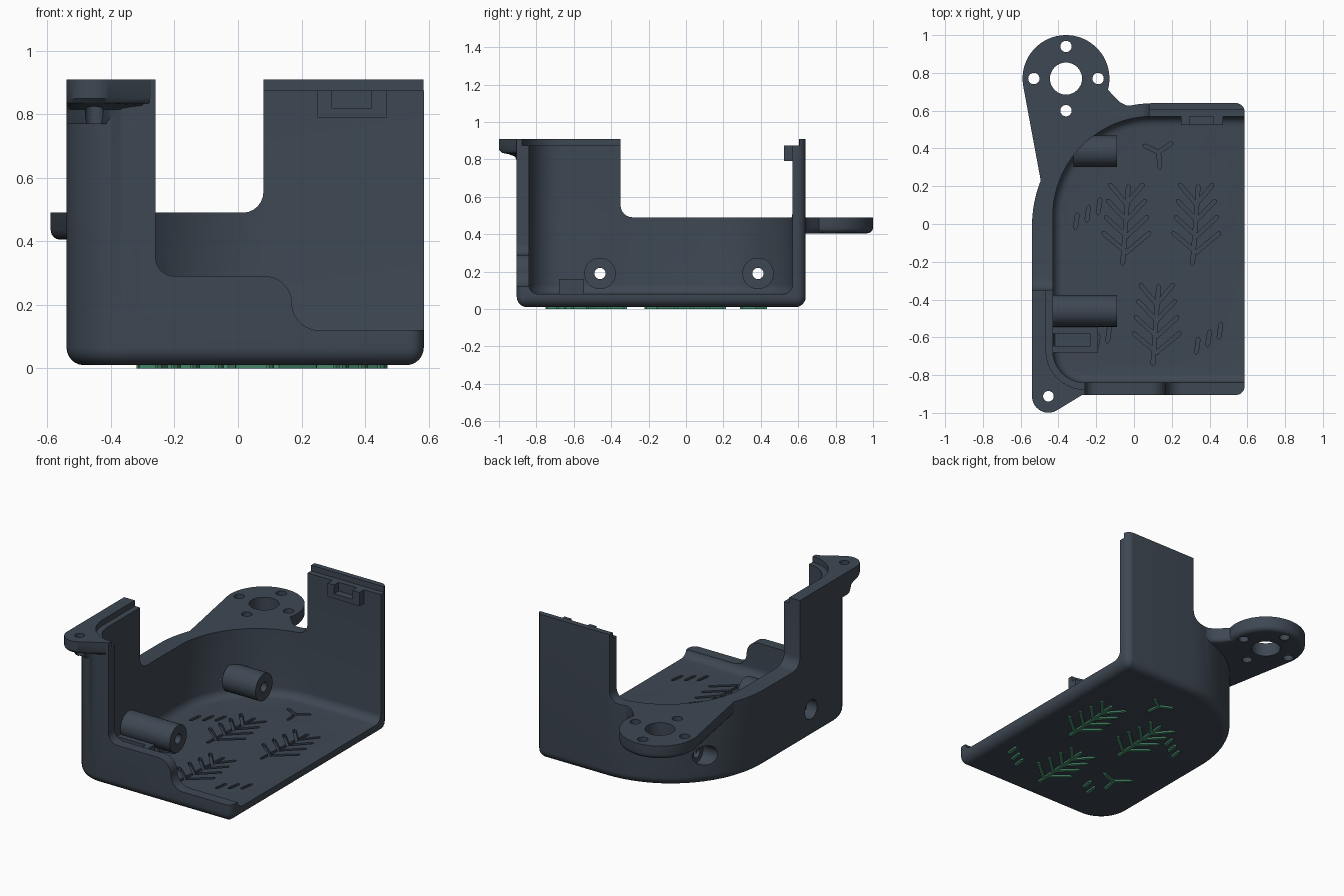
import bpy, bmesh, math
from mathutils import Vector

cube = bpy.data.objects.get("Cube")
if cube:
    bpy.data.objects.remove(cube, do_unlink=True)


def material(name, rgb):
    m = bpy.data.materials.new(name)
    m.use_nodes = True
    m.diffuse_color = (*rgb, 1)
    m.node_tree.nodes["Principled BSDF"].inputs["Base Color"].default_value = (*rgb, 1)
    return m


SLATE = material("slate blue plastic", (0.048, 0.064, 0.086))
GREEN = material("leaf green", (0.07, 0.28, 0.16))


def arc(cx, cy, r, a0, a1, n=12):
    """Points on an arc, angles in degrees."""
    angles = [math.radians(a0 + (a1 - a0) * i / n) for i in range(n + 1)]
    return [(cx + r * math.cos(a), cy + r * math.sin(a)) for a in angles]


def rounded(x0, y0, x1, y1, radii, inset=0):
    """Rounded rectangle; radii run back right, back left, front left, front right."""
    x0, y0, x1, y1 = x0 + inset, y0 + inset, x1 - inset, y1 - inset
    pts = []
    for i, r in enumerate(radii):
        r = max(r - inset, 0.004)
        cx = x1 - r if i in (0, 3) else x0 + r
        cy = y1 - r if i in (0, 1) else y0 + r
        pts += arc(cx, cy, r, 90 * i, 90 * i + 90, 24 if r > 0.4 else 10)
    return pts


def finish(bm, name, mat=SLATE):
    bmesh.ops.recalc_face_normals(bm, faces=bm.faces)
    mesh = bpy.data.meshes.new(name)
    bm.to_mesh(mesh)
    bm.free()
    mesh.materials.append(mat)
    ob = bpy.data.objects.new(name, mesh)
    bpy.context.collection.objects.link(ob)
    return ob


def loft(name, layers):
    """Skin a stack of (height, outline) layers."""
    bm = bmesh.new()
    rings = [[bm.verts.new((x, y, z)) for x, y in pts] for z, pts in layers]
    for a, b in zip(rings, rings[1:]):
        for i in range(len(a)):
            j = (i + 1) % len(a)
            bm.faces.new((a[i], a[j], b[j], b[i]))
    bm.faces.new(rings[0])
    bm.faces.new(rings[-1])
    return finish(bm, name)


def prism(name, pts, lo, hi, axis="z"):
    ob = loft(name, [(lo, pts), (hi, pts)])
    if axis != "z":
        for v in ob.data.vertices:
            a, b, c = v.co
            v.co = (a, c, b) if axis == "y" else (c, a, b)
        ob.data.flip_normals() if axis == "y" else None
    return ob


def disc(x, y, r, n=32):
    return arc(x, y, r, 0, 360 - 360 / n, n - 1)


def box(name, x0, y0, z0, x1, y1, z1):
    return prism(name, [(x0, y0), (x1, y0), (x1, y1), (x0, y1)], z0, z1)


def combine(target, tool, op="DIFFERENCE", self_hit=False):
    mod = target.modifiers.new(tool.name, "BOOLEAN")
    mod.operation, mod.object, mod.solver = op, tool, "EXACT"
    mod.use_self = self_hit
    bpy.context.view_layer.objects.active = target
    bpy.ops.object.modifier_apply(modifier=mod.name)
    bpy.data.objects.remove(tool, do_unlink=True)


def quarter(r, n=6):
    """(rise, inset) steps of a rounded bottom edge."""
    angles = [math.pi / 2 * i / n for i in range(n + 1)]
    return [(r - r * math.cos(a), r - r * math.sin(a)) for a in angles]


# Outer body with a rounded underside
def outer(d):
    return rounded(-0.54, -0.905, 0.585, 0.64, (0.045, 0.65, 0.2, 0.045), d)


def inner(d):
    return rounded(-0.43, -0.84, 1.2, 0.57, (0, 0.53, 0.17, 0), d)


shell = loft("enclosure_shell",
             [(0.01 + h, outer(d)) for h, d in quarter(0.055)] + [(0.91, outer(0))])


# Screw tab on the front corner, blending into the wall below
def tab(t):
    return (arc(-0.453, -0.912 + t, 0.087, 180, 300, 14)
            + [(-0.25, -0.89), (-0.3, -0.8), (-0.4, -0.6), (-0.54, -0.65)])


combine(shell, loft("corner_tab", [(z, tab(t)) for z, t in (
    (0.77, 0.1), (0.79, 0.09), (0.815, 0.08), (0.828, 0.05), (0.835, 0.015),
    (0.85, 0), (0.91, 0))]), "UNION")

# Motor style mounting flange at the back
HX, HY = -0.36, 0.77


def flange(d):
    return (arc(HX, HY, 0.23 - d, -15, 188, 36)
            + [(-0.49 + d, 0.21), (-0.3, 0.1), (0.12, 0.5), (0.12, 0.638 - d),
               (0.05, 0.632 - d), (0.0, 0.624 - d), (-0.04, 0.628 - d),
               (-0.075, 0.645 - d), (-0.1 - d / 2, 0.67 - d / 2)])


combine(shell, loft("mount_flange", [(0.405 + h, flange(d)) for h, d in quarter(0.03, 4)]
                    + [(0.49, flange(0))]), "UNION")

# Hollow interior and the stepped lip along the rim
combine(shell, loft("interior_cut",
                    [(0.08 + h, inner(d)) for h, d in quarter(0.05)] + [(1.2, inner(0))]))
combine(shell, prism("lip_cut", inner(-0.036), 0.875, 1.2))

# Low opening around the back corner, with filleted edges
combine(shell, loft("side_opening", [
    (0.49 + h, rounded(-1.2, -0.35, 0.08, 1.2, (0, 0, 0, 0), d))
    for h, d in quarter(0.065)] + [(1.2, rounded(-1.2, -0.35, 0.08, 1.2, (0, 0, 0, 0)))]))

# Swept opening in the front wall
sweep = ([(-0.26, 1.2)] + arc(-0.2, 0.35, 0.06, 180, 270)
         + arc(0.085, 0.205, 0.085, 90, 0) + arc(0.255, 0.205, 0.085, 180, 270)
         + [(1.2, 0.12), (1.2, 1.2)])
combine(shell, prism("front_opening", sweep, -1.2, -0.7, "y"))

# Screw bosses, each bored through with a recess for the screw head
for y, start, recess in ((-0.46, -0.48, -0.47), (0.385, -0.32, -0.345)):
    combine(shell, prism("boss", disc(y, 0.19, 0.084), start, -0.09, "x"), "UNION")
    combine(shell, prism("bore", disc(y, 0.19, 0.03), -1, 0.1, "x"))
    combine(shell, prism("recess", disc(y, 0.19, 0.06), -1, recess, "x"))

# Flange and tab holes
holes = [(HX, HY, 0.085), (-0.453, -0.912, 0.028)]
holes += [(HX + 0.17 * math.cos(k * math.pi / 2), HY + 0.17 * math.sin(k * math.pi / 2), 0.03)
          for k in range(4)]
for x, y, r in holes:
    combine(shell, prism("hole", disc(x, y, r), 0.3, 1.2))

# Snap catch on the back wall
catch = box("snap_catch", 0.25, 0.525, 0.79, 0.47, 0.58, 0.875)
combine(catch, box("catch_notch", 0.295, 0.5, 0.82, 0.42, 0.57, 1))

# Slotted cable holder on the floor
holder = box("slotted_holder", -0.45, -0.68, 0.07, -0.19, -0.545, 0.16)
combine(holder, box("holder_slot", -0.425, -0.645, 0.1, -0.23, -0.58, 1))


# Leaf artwork: strokes used both for the green inlay and the floor grooves
def leaf(cx, cy):
    s = [((cx - 0.02, cy - 0.21), (cx + 0.01, cy + 0.2))]
    for i in range(4):
        y = cy - 0.15 + 0.085 * i
        reach = 0.12 - 0.012 * i
        for side in (-1, 1):
            s.append(((cx, y), (cx + side * reach, y + 0.1)))
    return s


def sprig(cx, cy, size, turn):
    return [((cx, cy), (cx + size * math.cos(a), cy + size * math.sin(a)))
            for a in (turn, turn + 2.1, turn + 4.2)]


def dashes(cx, cy, count):
    return [((cx + 0.06 * i, cy + 0.04 * i), (cx + 0.06 * i + 0.01, cy + 0.04 * i + 0.07))
            for i in range(count)]


strokes = leaf(0.33, 0) + leaf(-0.04, 0) + leaf(0.12, -0.53)
strokes += sprig(0.13, 0.38, 0.08, 0.6) + sprig(-0.23, -0.46, 0.1, 0.3)
strokes += dashes(-0.31, -0.02, 3) + dashes(0.33, -0.68, 3) + dashes(-0.2, -0.66, 2)


def artwork(name, z0, z1, mat):
    bm = bmesh.new()
    for p, q in strokes:
        p, q = Vector(p), Vector(q)
        along = (q - p).normalized() * 0.012
        side = Vector((-along.y, along.x)) * 0.85
        ring = [p - along, p + side, q + side, q + along, q - side, p - side]
        low = [bm.verts.new((v.x, v.y, z0)) for v in ring]
        top = [bm.verts.new((v.x, v.y, z1)) for v in ring]
        bm.faces.new(low[::-1])
        bm.faces.new(top)
        for i in range(6):
            j = (i + 1) % 6
            bm.faces.new((low[i], low[j], top[j], top[i]))
    return finish(bm, name, mat)


combine(shell, artwork("floor_grooves", 0.06, 0.1, SLATE), self_hit=True)
inlay = artwork("leaf_inlay", 0.0, 0.015, GREEN)

# Smooth curved surfaces while keeping edges crisp
for ob in (shell, catch, holder):
    bpy.ops.object.select_all(action="DESELECT")
    ob.select_set(True)
    bpy.context.view_layer.objects.active = ob
    bpy.ops.object.shade_smooth_by_angle(angle=math.radians(30))
